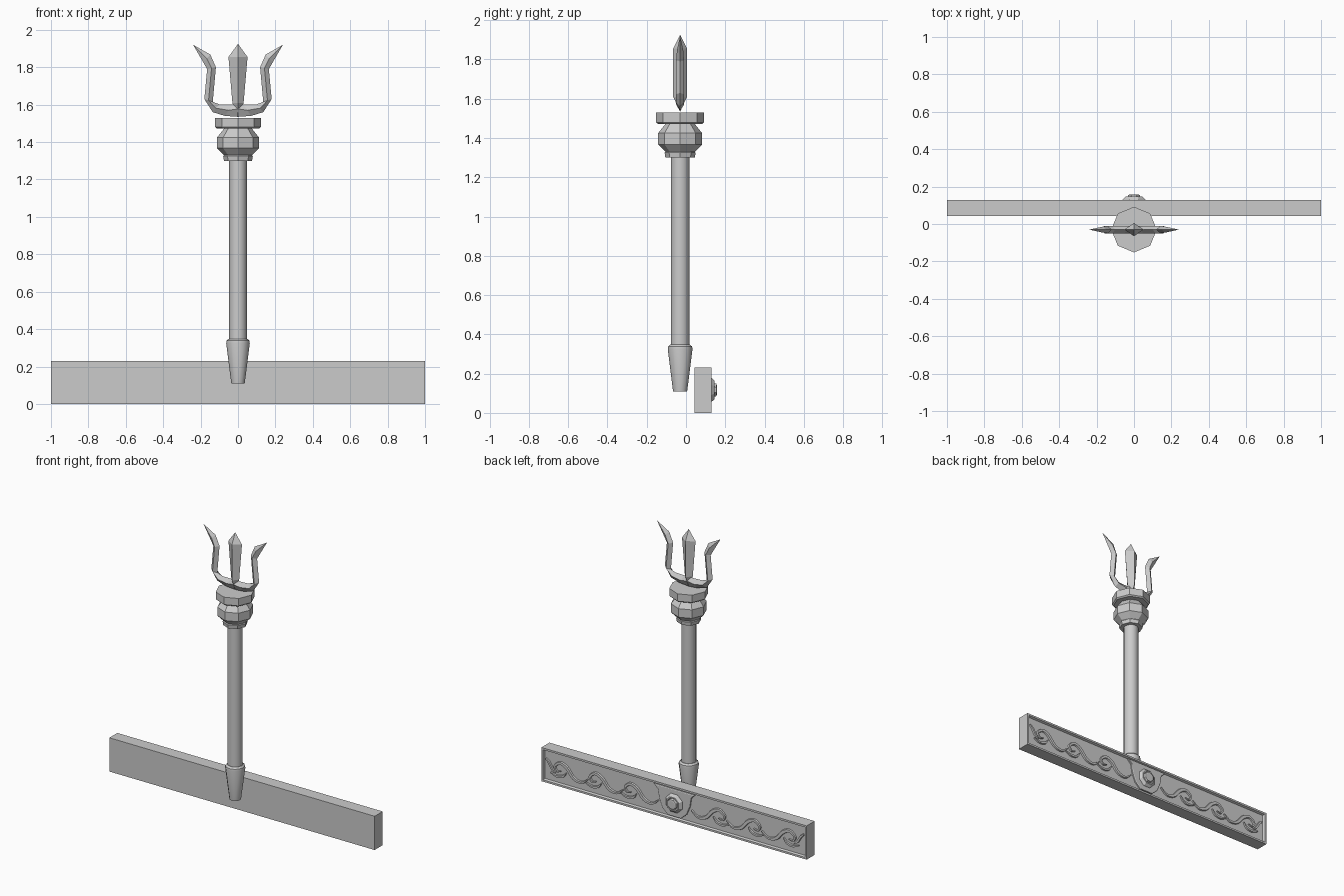
import bpy, bmesh, math
from mathutils import Vector

if "Cube" in bpy.data.objects:
    bpy.data.objects.remove(bpy.data.objects["Cube"], do_unlink=True)

grey = bpy.data.materials.new("plain grey")
grey.use_nodes = True
grey.diffuse_color = (0.6, 0.6, 0.6, 1)
grey.node_tree.nodes["Principled BSDF"].inputs["Base Color"].default_value = (0.6, 0.6, 0.6, 1)

STAFF_Y = -0.03
PANEL_Y = 0.115


def finish(bm, name, smooth=False):
    bmesh.ops.recalc_face_normals(bm, faces=bm.faces)
    mesh = bpy.data.meshes.new(name)
    bm.to_mesh(mesh)
    bm.free()
    mesh.materials.append(grey)
    ob = bpy.data.objects.new(name, mesh)
    bpy.context.collection.objects.link(ob)
    if smooth:
        bpy.ops.object.select_all(action='DESELECT')
        ob.select_set(True)
        bpy.context.view_layer.objects.active = ob
        bpy.ops.object.shade_smooth_by_angle(angle=math.radians(35))
    return ob


def loft(name, rings, smooth=False):
    """Skin a row of equal-sized point loops and cap both ends."""
    bm = bmesh.new()
    loops = [[bm.verts.new(p) for p in ring] for ring in rings]
    n = len(loops[0])
    for a, b in zip(loops, loops[1:]):
        for i in range(n):
            j = (i + 1) % n
            bm.faces.new((a[i], a[j], b[j], b[i]))
    bm.faces.new(loops[0])
    bm.faces.new(loops[-1])
    bmesh.ops.remove_doubles(bm, verts=bm.verts, dist=0.0002)
    return finish(bm, name, smooth)


def lathe(name, profile, sides, smooth=False):
    """Turn (radius, height) pairs around the staff axis."""
    angles = [math.tau * i / sides for i in range(sides)]
    return loft(name, [[(r * math.cos(a), STAFF_Y + r * math.sin(a), z) for a in angles]
                       for r, z in profile], smooth)


def blade(name, pairs, depth, side=1):
    """Diamond-section blade through (outer x, outer z, inner x, inner z, thickness)."""
    rings = []
    for ox, oz, ix, iz, t in pairs:
        mx, mz = (ox + ix) / 2, (oz + iz) / 2
        rings.append([(side * ox, STAFF_Y, oz), (side * mx, STAFF_Y - depth * t, mz),
                      (side * ix, STAFF_Y, iz), (side * mx, STAFF_Y + depth * t, mz)])
    return loft(name, rings)


# Staff
lathe("shaft", [(0.047, 0.32), (0.047, 1.31)], 16, True)
lathe("staff_foot", [(0.036, 0.11), (0.063, 0.325), (0.061, 0.338), (0.05, 0.348)], 12, True)
lathe("collar", [(0.075, 1.30), (0.079, 1.325), (0.075, 1.33), (0.112, 1.367),
                 (0.112, 1.425), (0.072, 1.475), (0.072, 1.485)], 8)
lathe("top_disc", [(0.113, 1.472), (0.122, 1.48), (0.122, 1.53)], 8)

# Trident head
blade("middle_prong", [(-0.003, 1.535, 0.003, 1.535, 0.02), (-0.03, 1.61, 0.03, 1.61, 1),
                       (-0.051, 1.855, 0.051, 1.855, 1), (0, 1.925, 0, 1.925, 0)], 0.035)
for label, side in (("left", 1), ("right", -1)):
    blade(label + "_prong", [(0.0, 1.535, 0.0, 1.62, 1), (0.07, 1.54, 0.03, 1.60, 1),
                             (0.135, 1.56, 0.10, 1.602, 1), (0.18, 1.63, 0.135, 1.615, 1),
                             (0.165, 1.79, 0.118, 1.80, 1), (0.185, 1.825, 0.148, 1.868, 0.8),
                             (0.24, 1.92, 0.24, 1.92, 0)], 0.02, side)

# Beam with a framed, sunken back panel
bm = bmesh.new()
bmesh.ops.create_cube(bm, size=1)
for v in bm.verts:
    v.co = (v.co.x * 2, 0.086 + v.co.y * 0.086, 0.115 + v.co.z * 0.23)
bm.normal_update()
back = [f for f in bm.faces if f.normal.y > 0.9]
bmesh.ops.inset_region(bm, faces=back, thickness=0.018)
bmesh.ops.inset_region(bm, faces=back, thickness=0.008, depth=-0.014)
finish(bm, "beam")

# Shield plate behind the boss
half = [(0.155, 0.21), (0.125, 0.18), (0.115, 0.12), (0.09, 0.06), (0.05, 0.024)]
outline = half + [(-x, z) for x, z in reversed(half)]
loft("shield_plate", [[(x * s, y, 0.117 + (z - 0.117) * s) for x, z in outline]
                      for y, s in ((PANEL_Y - 0.01, 1), (PANEL_Y + 0.009, 1), (PANEL_Y + 0.012, 0.95))])

# Eight-sided boss with a sunken ring and a raised centre
boss = [(0.068, 0.12), (0.066, 0.13), (0.05, 0.146), (0.042, 0.146),
        (0.038, 0.141), (0.034, 0.155), (0.026, 0.157)]
loft("boss", [[(r * math.cos(a), y, 0.117 + r * math.sin(a))
               for a in [math.tau * (i + 0.5) / 8 for i in range(8)]] for r, y in boss])


def spline(points, steps=4):
    """Smooth a path of Vectors with a Catmull-Rom curve."""
    p = [points[0]] + points + [points[-1]]
    out = []
    for i in range(1, len(p) - 2):
        a, b, c, d = p[i - 1:i + 3]
        for k in range(steps):
            t = k / steps
            out.append(0.5 * (2 * b + (c - a) * t + (2 * a - 5 * b + 4 * c - d) * t ** 2
                              + (3 * b - a - 3 * c + d) * t ** 3))
    return out + [points[-1]]


def ribbon(name, points, side):
    """Raised ribbon on the panel from (x, z, half width) points."""
    path = spline([Vector(p) for p in points])
    rings = []
    for i, p in enumerate(path):
        d = path[min(i + 1, len(path) - 1)] - path[max(i - 1, 0)]
        n = Vector((-d.y, d.x)).normalized()
        ring = []
        for w, h in ((-1, -0.004), (-0.7, 0.01), (0.7, 0.01), (1, -0.004)):
            ring.append((side * (p.x + n.x * w * p.z), PANEL_Y + h, p.y + n.y * w * p.z))
        rings.append(ring)
    return loft(name, rings)


# Curling waves, mirrored about the shield
swell = [(0, 0.10, 0.004), (0.05, 0.065, 0.009), (0.11, 0.08, 0.013), (0.16, 0.135, 0.014),
         (0.21, 0.155, 0.012), (0.25, 0.125, 0.009), (0.235, 0.095, 0.007), (0.205, 0.10, 0.003)]
spray = [(0.165, 0.10, 0.003), (0.19, 0.07, 0.009), (0.235, 0.06, 0.009), (0.28, 0.075, 0.004)]
for label, side in (("left", 1), ("right", -1)):
    for i in range(3):
        start = 0.125 + i * 0.265
        for part, shape in (("wave", swell), ("wave_foot", spray)):
            ribbon(f"{label}_{part}_{i + 1}", [(start + x, z, w) for x, z, w in shape], side)
    ribbon(label + "_wave_tail", [(0.90, 0.08, 0.004), (0.925, 0.10, 0.009),
                                  (0.95, 0.14, 0.009), (0.972, 0.16, 0.006)], side)
